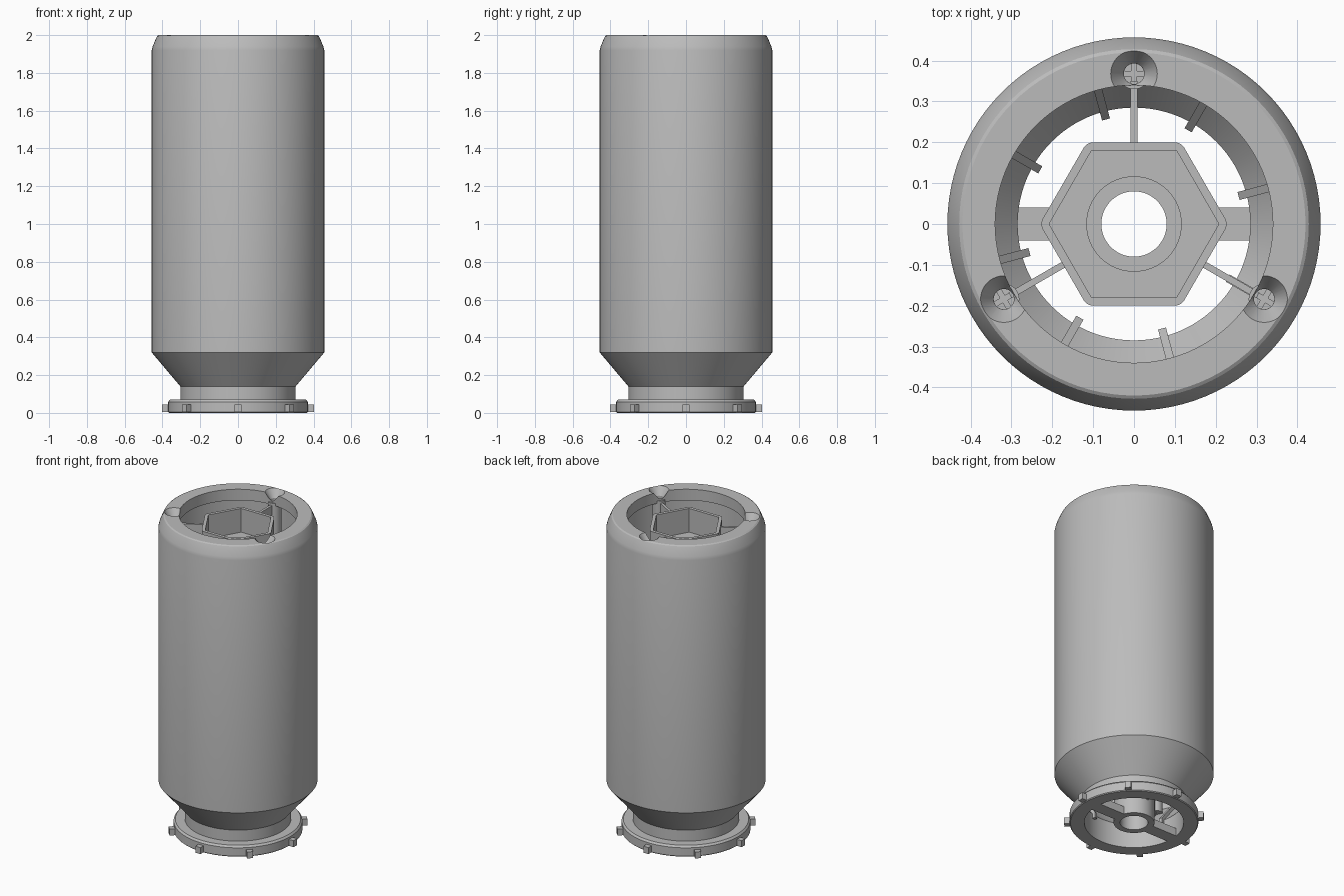
import bpy, bmesh, math
from mathutils import Matrix, Vector

if "Cube" in bpy.data.objects:
    bpy.data.objects.remove(bpy.data.objects["Cube"])

grey = bpy.data.materials.new("plain_grey")
grey.use_nodes = True
grey.diffuse_color = (0.5, 0.5, 0.5, 1)
grey.node_tree.nodes["Principled BSDF"].inputs["Base Color"].default_value = (0.5, 0.5, 0.5, 1)


def finish(name, bm, smooth=True):
    bmesh.ops.recalc_face_normals(bm, faces=bm.faces)
    mesh = bpy.data.meshes.new(name)
    bm.to_mesh(mesh)
    bm.free()
    mesh.materials.append(grey)
    ob = bpy.data.objects.new(name, mesh)
    bpy.context.collection.objects.link(ob)
    if smooth:
        shade(ob)
    return ob


def shade(ob):
    bpy.ops.object.select_all(action="DESELECT")
    ob.select_set(True)
    bpy.context.view_layer.objects.active = ob
    bpy.ops.object.shade_smooth_by_angle(angle=math.radians(30))


def revolve(profile, sides=96, centre=(0, 0)):
    """Spin a closed (radius, height) outline round a vertical axis."""
    bm = bmesh.new()
    rings = []
    for i in range(sides):
        a = math.tau * i / sides
        rings.append([bm.verts.new((centre[0] + r * math.cos(a), centre[1] + r * math.sin(a), z))
                      for r, z in profile])
    n = len(profile)
    for i in range(sides):
        p, q = rings[i], rings[(i + 1) % sides]
        for j in range(n):
            k = (j + 1) % n
            bm.faces.new((p[j], q[j], q[k], p[k]))
    bmesh.ops.remove_doubles(bm, verts=bm.verts, dist=1e-5)
    return bm


def plate(name, outline, width, angle):
    """Upright (radius, height) outline with a thickness, turned about z."""
    bm = bmesh.new()
    sides = [[bm.verts.new((r, y, z)) for r, z in outline] for y in (-width / 2, width / 2)]
    bm.faces.new(sides[0])
    bm.faces.new(sides[1][::-1])
    n = len(outline)
    for j in range(n):
        k = (j + 1) % n
        bm.faces.new((sides[0][j], sides[0][k], sides[1][k], sides[1][j]))
    bm.transform(Matrix.Rotation(math.radians(angle), 4, "Z"))
    return finish(name, bm, False)


def box(r0, r1, z0, z1):
    return [(r0, z0), (r1, z0), (r1, z1), (r0, z1)]


# Hollow outer body: flange, neck, cone, barrel and overhanging top lip
shell = finish("outer_shell", revolve([
    (.285, 0), (.365, 0), (.37, .005), (.37, .058), (.36, .07), (.305, .07), (.305, .14),
    (.457, .32), (.457, 1.92), (.452, 1.94), (.434, 1.983), (.428, 1.995), (.42, 2),
    (.34, 2), (.34, 1.93), (.43, 1.93), (.43, .32), (.285, .15)]), False)

POST_R = .368
post_angles = (90, 210, 330)

# Countersunk screw holes in the lip
for a in post_angles:
    c = (POST_R * math.cos(math.radians(a)), POST_R * math.sin(math.radians(a)))
    cutter = finish("hole_cutter", revolve(
        [(0, 1.9), (.025, 1.9), (.025, 1.95), (.0596, 2.004), (0, 2.004)], 40, c), False)
    mod = shell.modifiers.new("hole", "BOOLEAN")
    mod.operation = "DIFFERENCE"
    mod.solver = "EXACT"
    mod.object = cutter
    bpy.context.view_layer.objects.active = shell
    bpy.ops.object.modifier_apply(modifier=mod.name)
    bpy.data.objects.remove(cutter)
shade(shell)

# Screw posts with their webs
for a in post_angles:
    c = (POST_R * math.cos(math.radians(a)), POST_R * math.sin(math.radians(a)))
    finish("screw_post", revolve(
        [(.025, 1.4), (.025, 1.945), (.038, 1.945), (.038, .26), (0, .26), (0, 1.4)], 32, c))
    plate("post_web", [(.11, .1), (.27, .16), (.35, .24), (.35, 1.93), (.19, 1.93),
                       (.19, 1.76), (.11, 1.76)], .016, a)
    plate("post_rib", box(POST_R - .03, POST_R + .025, .4, 1.85), .014, a)
    plate("post_cross_rib", box(POST_R - .007, POST_R + .007, .4, 1.85), .05, a)

# Eight lugs outside the flange and eight fins along the inner cone
for i in range(8):
    plate("flange_lug", box(.35, .402, .004, .045), .036, 45 * i)
    plate("cone_fin", [(.265, .12), (.295, .12), (.295, .15), (.44, .32), (.42, .34), (.265, .155)],
          .02, 15 + 45 * i)

# Hexagonal socket with softened outer corners
apothem = 1 / math.cos(math.pi / 6)
bm = revolve([(r * apothem, z) for r, z in
              [(.08, 1.75), (.2, 1.75), (.2, 1.94), (.18, 1.94), (.18, 1.79), (.08, 1.79)]], 6)
corners = [e for e in bm.edges
           if abs(e.verts[0].co.z - e.verts[1].co.z) > .1 and e.verts[0].co.xy.length > .22]
bmesh.ops.bevel(bm, geom=corners, offset=.015, segments=4, affect="EDGES", profile=.5)
finish("hex_socket", bm)

# Central tube down to the base
finish("centre_tube", revolve([(.08, 0), (.117, 0), (.117, 1.8), (.08, 1.8)], 64))

# Bar across the base, on both sides of the tube
for a in (0, 180):
    plate("base_bar", box(.1, .295, 0, .05), .08, a)
